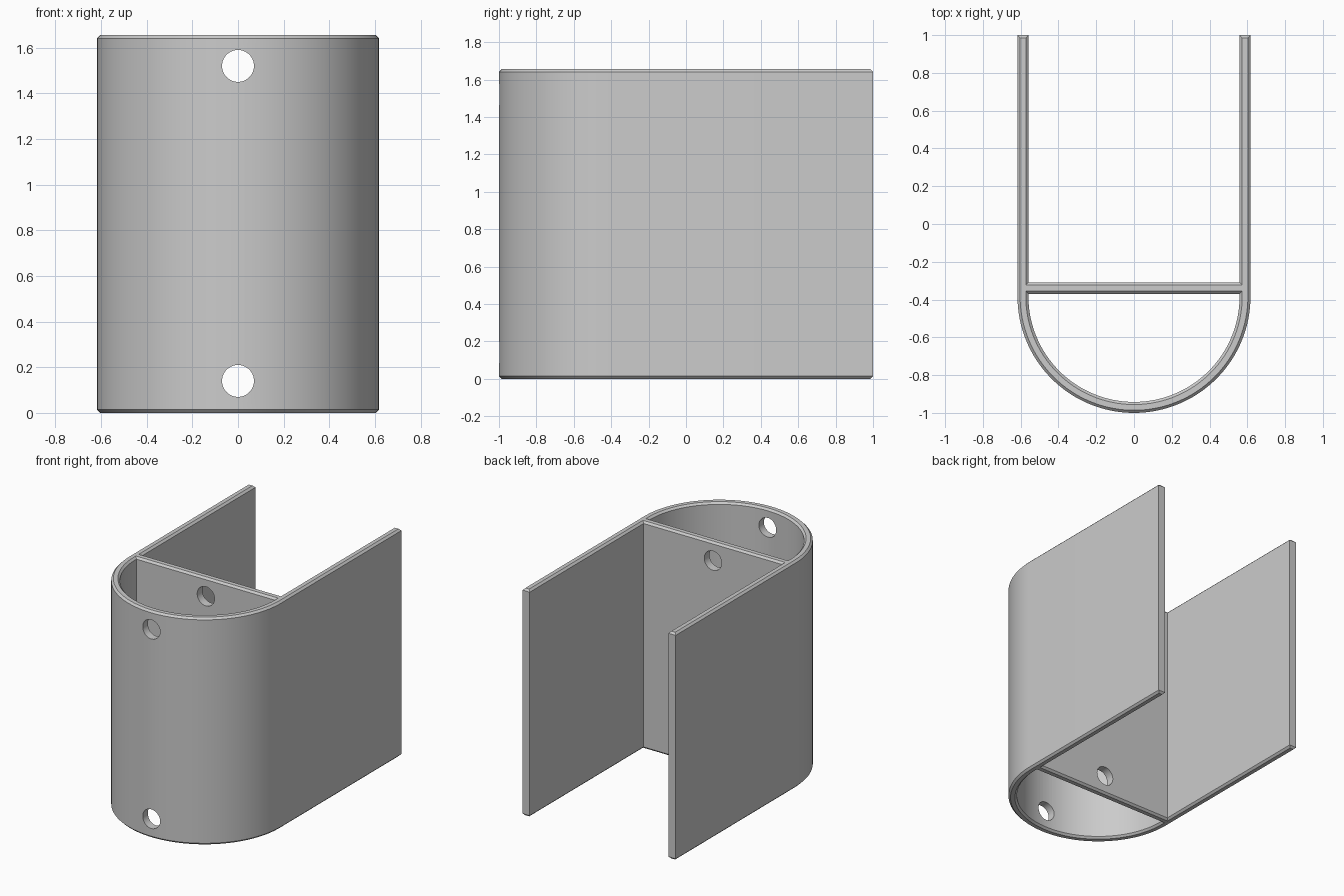
import bpy, bmesh, math

if "Cube" in bpy.data.objects:
    bpy.data.objects.remove(bpy.data.objects["Cube"])

R, T = 0.617, 0.058           # outer radius, wall thickness
CY = -1 + R                   # centre of the rounded front
DIV_F, DIV_B = -0.37, -0.31   # front and back faces of the divider
H, C = 1.655, 0.014           # height, chamfer
HOLE_R, HOLE_Z = 0.07, (0.14, 1.52)
SEG = 64


def arc(r):
    return [(-r * math.cos(math.pi * i / SEG), CY - r * math.sin(math.pi * i / SEG))
            for i in range(SEG + 1)]


def outline(d):
    # outer U plus the open channel, pulled into the material by d
    ro, ri = R - d, R - T + d
    return arc(ro) + [(ro, 1 - d), (ri, 1 - d), (ri, DIV_B - d),
                      (-ri, DIV_B - d), (-ri, 1 - d), (-ro, 1 - d)]


def pocket(d):
    # closed D-shaped pocket behind the rounded front
    ri = R - T + d
    return arc(ri) + [(ri, DIV_F + d), (-ri, DIV_F + d)]


# Body: stacked profiles with chamfered rims
bm = bmesh.new()
levels = [(0, C), (C, 0), (H - C, 0), (H, C)]
caps = {0: [], 3: []}
for profile in (outline, pocket):
    rings = [[bm.verts.new((x, y, z)) for x, y in profile(d)] for z, d in levels]
    n = len(rings[0])
    for lo, hi in zip(rings, rings[1:]):
        for i in range(n):
            j = (i + 1) % n
            bm.faces.new((lo[i], lo[j], hi[j], hi[i]))
    for k in caps:
        caps[k] += [bm.edges.get((rings[k][i], rings[k][(i + 1) % n])) for i in range(n)]
for edges in caps.values():
    bmesh.ops.triangle_fill(bm, edges=edges, use_beauty=True)
bmesh.ops.recalc_face_normals(bm, faces=bm.faces)
mesh = bpy.data.meshes.new("bracket_body")
bm.to_mesh(mesh)
bm.free()
body = bpy.data.objects.new("bracket_body", mesh)
bpy.context.collection.objects.link(body)

# Screw holes through the rounded front and the divider
for z in HOLE_Z:
    bpy.ops.mesh.primitive_cylinder_add(vertices=40, radius=HOLE_R, depth=1.2,
                                        location=(0, -0.7, z), rotation=(math.pi / 2, 0, 0))
    cutter = bpy.context.object
    cutter.name = "hole_cutter"
    bpy.context.view_layer.objects.active = body
    mod = body.modifiers.new("hole", 'BOOLEAN')
    mod.operation, mod.solver, mod.object = 'DIFFERENCE', 'EXACT', cutter
    bpy.ops.object.modifier_apply(modifier=mod.name)
    bpy.data.objects.remove(cutter)

bpy.ops.object.select_all(action='DESELECT')
body.select_set(True)
bpy.context.view_layer.objects.active = body
bpy.ops.object.shade_smooth_by_angle(angle=math.radians(30))
